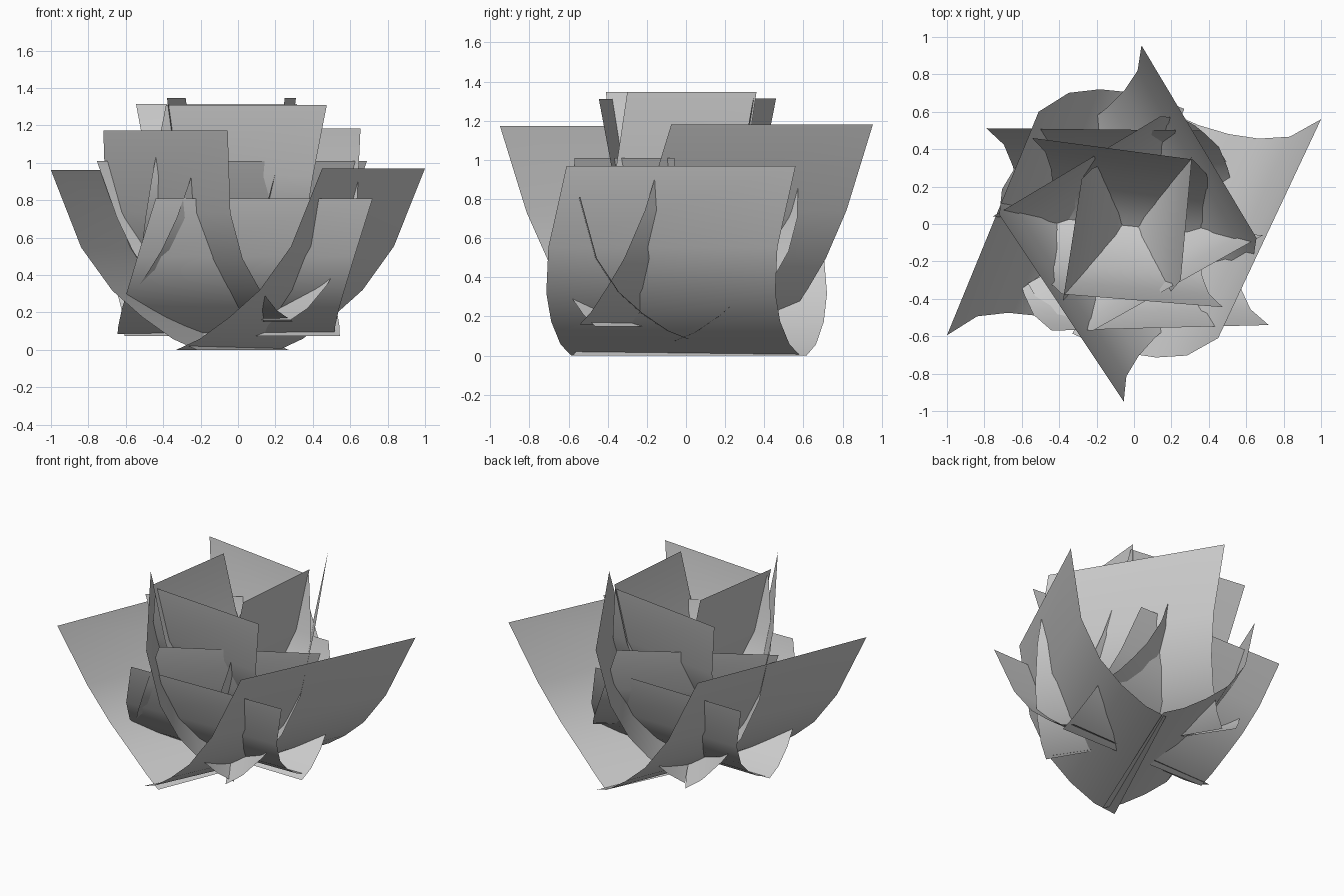
import bpy
from mathutils import Vector

if "Cube" in bpy.data.objects:
    bpy.data.objects.remove(bpy.data.objects["Cube"])

# Shared petal curve, base to tip: (outward, sideways, height) fractions
CURVE = [(0, 0, 0), (.19, .01, .06), (.42, .09, .18),
         (.64, .24, .33), (.845, .50, .57), (1, 1, 1)]


def petal(name, p, q, reach, drift, z0, z1):
    """Curved sheet whose straight tip edge runs from p to q."""
    p, q = Vector(p), Vector(q)
    e = (q - p).normalized()
    n = Vector((e.y, -e.x))
    verts = []
    for o, s, h in CURVE:
        off = n * reach * (o - 1) + e * drift * (s - 1)
        z = z0 + (z1 - z0) * h
        for c in (p, q):
            v = c + off
            verts.append((v.x, v.y, z))
    faces = [(2 * i, 2 * i + 1, 2 * i + 3, 2 * i + 2) for i in range(len(CURVE) - 1)]
    me = bpy.data.meshes.new(name)
    me.from_pydata(verts, [], faces)
    me.update()
    me.polygons.foreach_set("use_smooth", [True] * len(faces))
    ob = bpy.data.objects.new(name, me)
    bpy.context.collection.objects.link(ob)


# Opposite pairs: name, tip ends of each petal, inward reach, sideways drift, base height, tip heights
PAIRS = [
    ("outer_petal_wide", (.45, -.61), (1, .56), (-.51, .60), (-1, -.595), .715, .31, 0, .97, .96),
    ("outer_petal_low", (-.44, -.57), (.72, -.54), (.36, .50), (-.79, .512), .56, .19, .085, .81, .80),
    ("outer_petal_tall", (-.72, .05), (-.055, -.95), (.655, -.075), (.04, .955), .56, .21, .15, 1.172, 1.182),
    ("middle_petal", (-.22, -.57), (.69, -.06), (.14, .575), (-.755, .04), .39, .18, .30, 1.01, 1.01),
    ("inner_petal", (-.385, -.375), (.475, -.445), (.315, .345), (-.545, .46), .42, .16, .42, 1.31, 1.313),
    ("heart_petal", (.25, -.30), (.31, .36), (-.28, .24), (-.38, -.41), .30, .13, .39, 1.347, 1.347),
]

for name, p, q, p2, q2, reach, drift, z0, za, zb in PAIRS:
    petal(name + "_a", p, q, reach, drift, z0, za)
    petal(name + "_b", p2, q2, reach, drift, z0 + zb - za if z0 else 0, zb)
